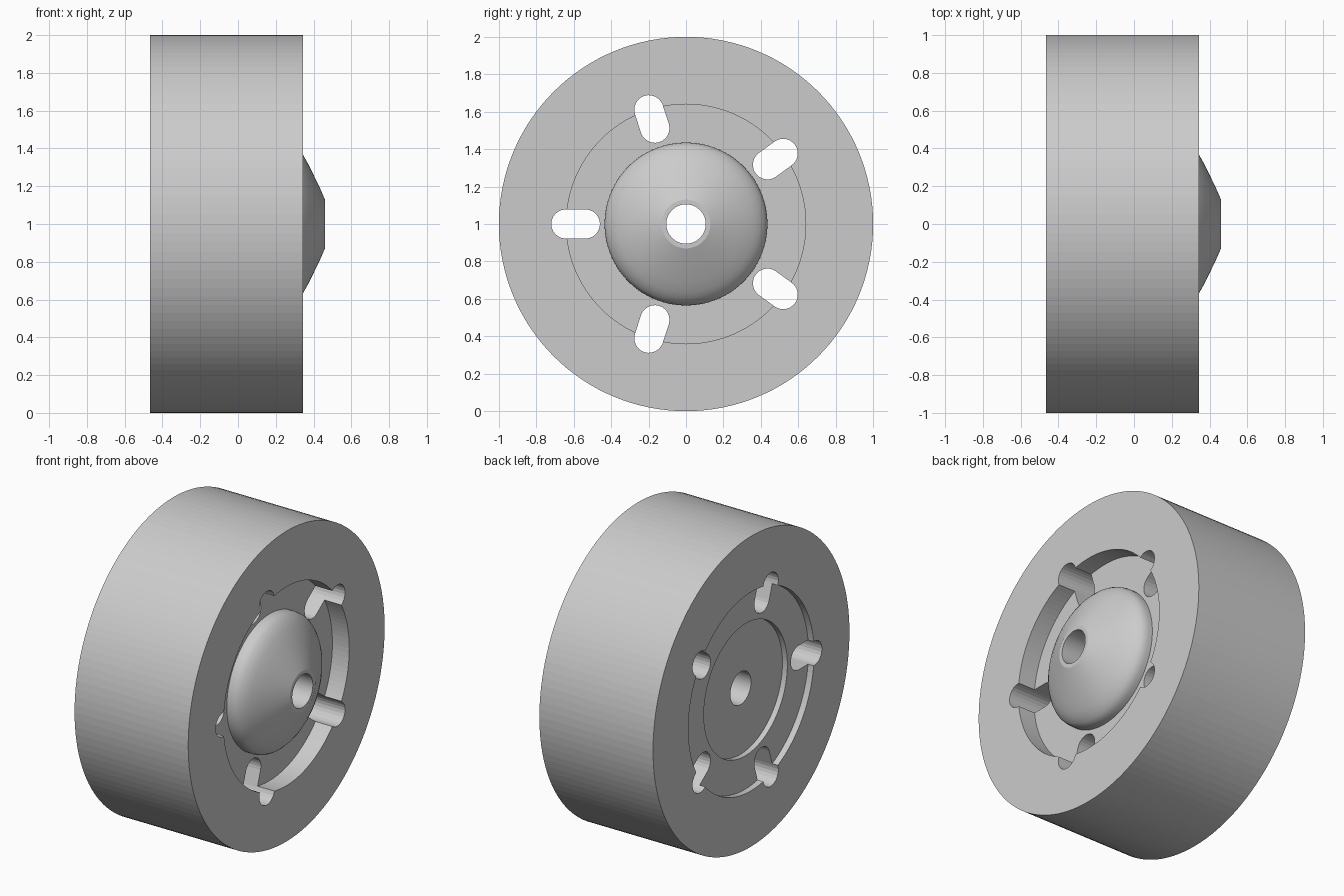
import bpy, bmesh, math

SIDES = 128
SLOTS = 5
CENTRE_Z = 1.0

default = bpy.data.objects.get("Cube")
if default:
    bpy.data.objects.remove(default, do_unlink=True)

grey = bpy.data.materials.new("light_grey")
grey.use_nodes = True
grey.diffuse_color = (0.6, 0.6, 0.6, 1)
grey.node_tree.nodes["Principled BSDF"].inputs["Base Color"].default_value = (0.6, 0.6, 0.6, 1)


def make_object(name, bm):
    bmesh.ops.recalc_face_normals(bm, faces=bm.faces)
    mesh = bpy.data.meshes.new(name)
    bm.to_mesh(mesh)
    bm.free()
    mesh.materials.append(grey)
    obj = bpy.data.objects.new(name, mesh)
    bpy.context.collection.objects.link(obj)
    return obj


def lathe(name, profile, smooth_span):
    """Spin a closed (x, radius) outline about the wheel axle."""
    bm = bmesh.new()
    rings = []
    for x, r in profile:
        angles = [math.tau * i / SIDES for i in range(SIDES)]
        rings.append([bm.verts.new((x, r * math.cos(a), CENTRE_Z + r * math.sin(a))) for a in angles])
    for k, ring in enumerate(rings):
        following = rings[(k + 1) % len(rings)]
        for i in range(SIDES):
            j = (i + 1) % SIDES
            face = bm.faces.new((ring[i], ring[j], following[j], following[i]))
            face.smooth = k in smooth_span
    return make_object(name, bm)


# Outline of the wheel: rounded hub, front recess, tread, stepped back, bore
hub = [(0.46, 0.13), (0.434, 0.19), (0.405, 0.25), (0.376, 0.31), (0.345, 0.365),
       (0.325, 0.393), (0.30, 0.418), (0.28, 0.43), (0.255, 0.435), (0.225, 0.435)]
rim = [(0.225, 0.64), (0.345, 0.64), (0.345, 1.0), (-0.465, 1.0)]
back = [(-0.465, 0.64), (-0.425, 0.64), (-0.425, 0.425), (-0.39, 0.425)]
bore = [(-0.39, 0.105), (0.46, 0.105)]
wheel = lathe("wheel", hub + rim + back + bore, range(len(hub) - 1))

# Rounded slots, cut right through the wheel
bm = bmesh.new()
half_width, inner, outer, steps = 0.078, 0.538, 0.642, 12
outline = []
for centre, start in ((outer, -math.pi / 2), (inner, math.pi / 2)):
    for i in range(steps + 1):
        a = start + math.pi * i / steps
        outline.append((centre + half_width * math.cos(a), half_width * math.sin(a)))
for s in range(SLOTS):
    turn = math.pi + math.tau * s / SLOTS
    c, n = math.cos(turn), math.sin(turn)
    ends = [[bm.verts.new((x, u * c - v * n, CENTRE_Z + u * n + v * c)) for u, v in outline]
            for x in (-0.7, 0.7)]
    bm.faces.new(ends[0])
    bm.faces.new(ends[1])
    for i in range(len(outline)):
        j = (i + 1) % len(outline)
        bm.faces.new((ends[0][i], ends[0][j], ends[1][j], ends[1][i]))
cutter = make_object("slot_cutter", bm)
cutter.hide_render = True

cut = wheel.modifiers.new("slots", "BOOLEAN")
cut.operation = "DIFFERENCE"
cut.solver = "EXACT"
cut.object = cutter
bpy.context.view_layer.objects.active = wheel
bpy.ops.object.modifier_apply(modifier=cut.name)
bpy.data.objects.remove(cutter, do_unlink=True)
